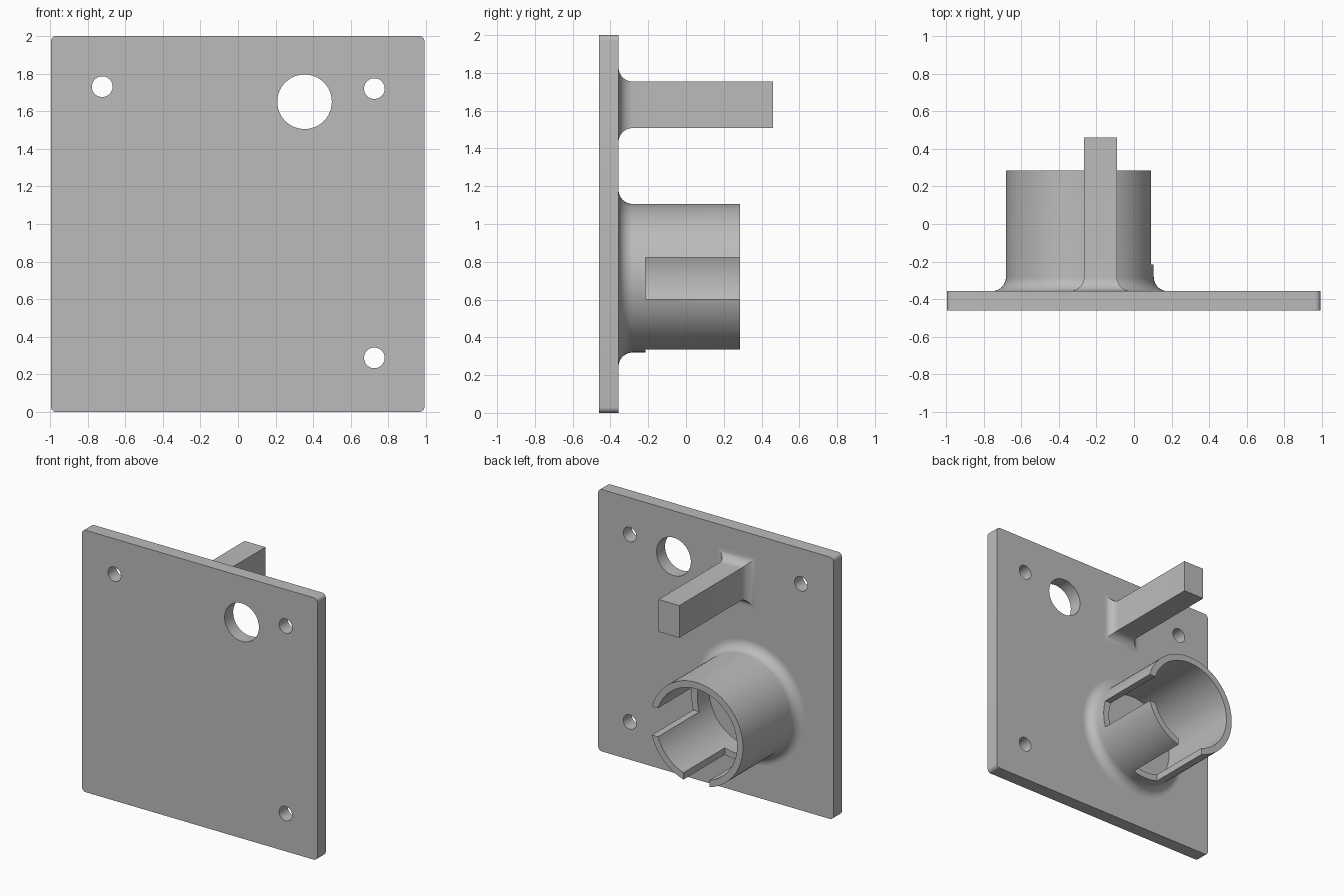
import bpy
import bmesh
from math import cos, sin, pi, radians
from mathutils import Matrix, Vector

cube = bpy.data.objects.get("Cube")
if cube:
    bpy.data.objects.remove(cube, do_unlink=True)

grey = bpy.data.materials.new("grey plastic")
grey.use_nodes = True
grey.diffuse_color = (0.5, 0.5, 0.5, 1)
grey.node_tree.nodes["Principled BSDF"].inputs["Base Color"].default_value = (0.5, 0.5, 0.5, 1)

FRONT, FACE = -0.46, -0.357      # plate front and back faces
EMBED = FACE - 0.04              # how far parts sink into the plate
FILLET = 0.075


def finish(name, bm):
    bmesh.ops.recalc_face_normals(bm, faces=bm.faces)
    mesh = bpy.data.meshes.new(name)
    bm.to_mesh(mesh)
    bm.free()
    mesh.materials.append(grey)
    obj = bpy.data.objects.new(name, mesh)
    bpy.context.collection.objects.link(obj)
    return obj


def activate(obj):
    bpy.ops.object.select_all(action='DESELECT')
    obj.select_set(True)
    bpy.context.view_layer.objects.active = obj


def box(name, x, y, z, corner=0):
    bm = bmesh.new()
    size = Vector((x[1] - x[0], y[1] - y[0], z[1] - z[0]))
    mid = Vector((sum(x), sum(y), sum(z))) / 2
    bmesh.ops.create_cube(bm, size=1, matrix=Matrix.Translation(mid) @ Matrix.Diagonal(size).to_4x4())
    if corner:
        edges = [e for e in bm.edges if abs(e.verts[0].co.y - e.verts[1].co.y) > 0.01]
        bmesh.ops.bevel(bm, geom=edges, offset=corner, segments=6, profile=0.5, affect='EDGES')
    return finish(name, bm)


def rod(name, x, z, r):
    bm = bmesh.new()
    turn = Matrix.Translation((x, (FRONT + FACE) / 2, z)) @ Matrix.Rotation(pi / 2, 4, 'X')
    bmesh.ops.create_cone(bm, cap_ends=True, segments=48, radius1=r, radius2=r, depth=0.5, matrix=turn)
    return finish(name, bm)


def cut(obj, cutter):
    cutter.hide_render = True
    mod = obj.modifiers.new("cut", 'BOOLEAN')
    mod.operation, mod.solver, mod.object = 'DIFFERENCE', 'EXACT', cutter
    activate(obj)
    bpy.ops.object.modifier_apply(modifier=mod.name)
    bpy.data.objects.remove(cutter, do_unlink=True)


def smooth(obj):
    activate(obj)
    bpy.ops.object.shade_smooth_by_angle(angle=radians(30))


def fillet(steps=10):
    """Offset from the wall and y, going from the plate up to the wall."""
    arc = [i / steps * pi / 2 for i in range(steps + 1)]
    return [(FILLET * (1 - sin(a)), FACE + FILLET * (1 - cos(a))) for a in arc]


# Plate with three screw holes and one large hole
plate = box("mounting_plate", (-0.995, 0.992), (FRONT, FACE), (0, 2), corner=0.03)
for x, z, r in ((-0.722, 1.73, 0.055), (0.725, 1.72, 0.055), (0.725, 0.288, 0.055), (0.354, 1.65, 0.145)):
    cut(plate, rod("hole_cutter", x, z, r))
smooth(plate)

# Tube revolved from a filleted wall profile, open at the back
CX, CZ, R, WALL, END = -0.288, 0.713, 0.393, 0.05, 0.285
profile = [(R + FILLET, EMBED)] + [(R + d, y) for d, y in fillet()]
profile += [(R, END), (R - WALL, END), (R - WALL, EMBED)]
bm = bmesh.new()
ring = [bm.verts.new((CX + r, y, CZ)) for r, y in profile]
loop = [bm.edges.new((a, b)) for a, b in zip(ring, ring[1:] + ring[:1])]
bmesh.ops.spin(bm, geom=ring + loop, cent=(CX, 0, CZ), axis=(0, 1, 0),
               angle=2 * pi, steps=96, use_merge=True)
bmesh.ops.remove_doubles(bm, verts=bm.verts, dist=0.0001)
tube = finish("slotted_tube", bm)

# Two slots through the wall, one to the left and one underneath
SLOT, HALF = (-0.215, 0.5), 0.109
cut(tube, box("side_slot_cutter", (CX + 0.2, CX + 0.6), SLOT, (CZ - HALF, CZ + HALF)))
cut(tube, box("lower_slot_cutter", (CX - HALF, CX + HALF), SLOT, (CZ - 0.6, CZ - 0.2)))
smooth(tube)

# Square post with a flared, mitred foot
PX, PZ, HX, HZ, TIP = -0.178, 1.631, 0.088, 0.123, 0.46
bm = bmesh.new()
rows = []
for d, y in [(FILLET, EMBED)] + fillet() + [(0, TIP)]:
    rows.append([bm.verts.new((PX + sx * (HX + d), y, PZ + sz * (HZ + d)))
                 for sx, sz in ((-1, -1), (1, -1), (1, 1), (-1, 1))])
for low, high in zip(rows, rows[1:]):
    for i in range(4):
        j = (i + 1) % 4
        bm.faces.new((low[i], low[j], high[j], high[i]))
bm.faces.new(rows[0])
bm.faces.new(rows[-1])
smooth(finish("square_post", bm))
